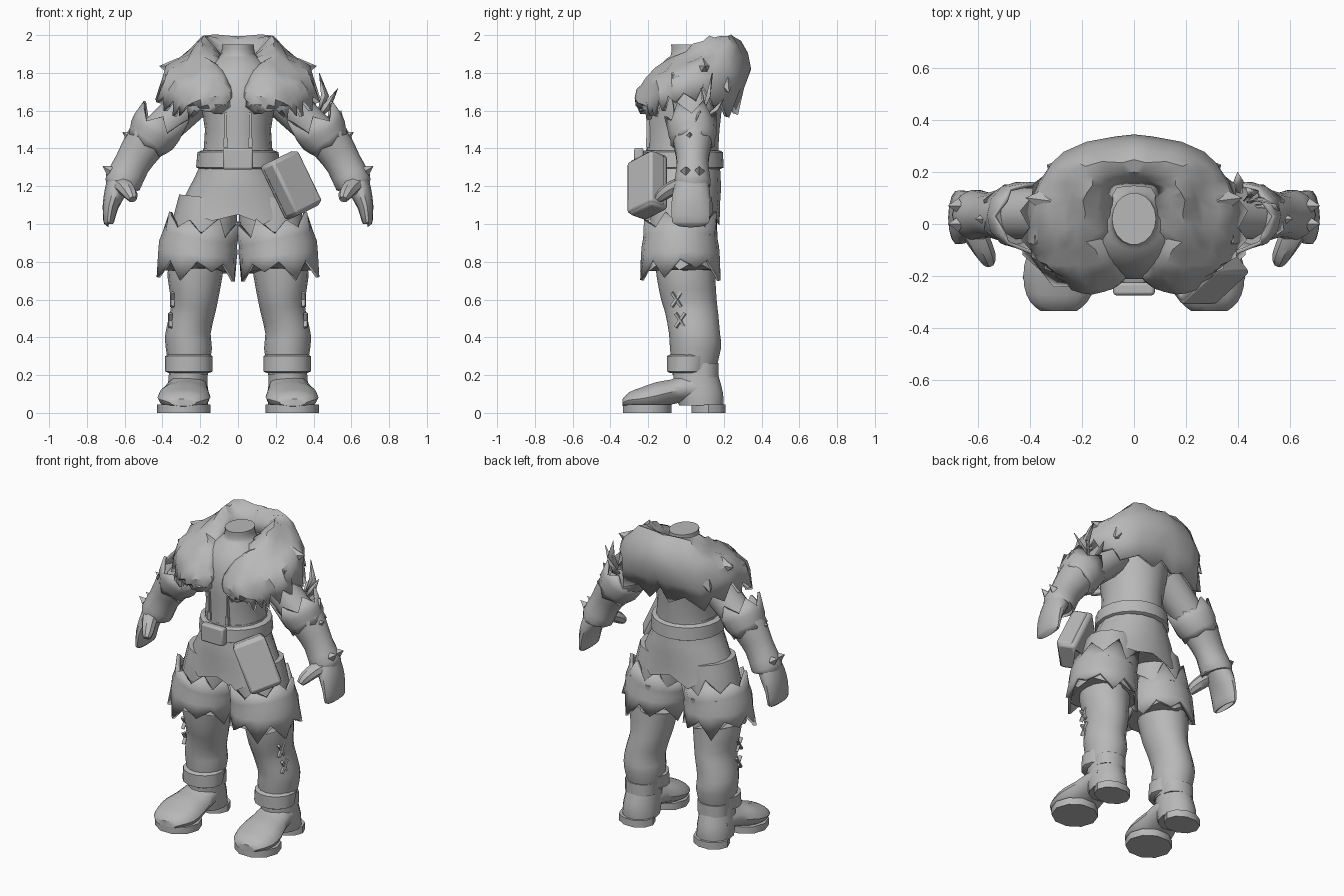
import bpy, bmesh, math, random
from mathutils import Vector, Matrix, Euler

random.seed(4)
if "Cube" in bpy.data.objects:
    bpy.data.objects.remove(bpy.data.objects["Cube"])

grey = bpy.data.materials.new("plain_grey")
grey.use_nodes = True
GREY = (0.48, 0.48, 0.48, 1)
grey.diffuse_color = GREY
grey.node_tree.nodes["Principled BSDF"].inputs["Base Color"].default_value = GREY
X, Y, Z = (Vector(row) for row in Matrix.Identity(3))


def finish(name, bm, mirror=False, thick=0, bevel=0, angle=40):
    """Turn a bmesh into a shaded object with the usual modifiers."""
    bmesh.ops.recalc_face_normals(bm, faces=bm.faces)
    mesh = bpy.data.meshes.new(name)
    bm.to_mesh(mesh)
    bm.free()
    mesh.materials.append(grey)
    ob = bpy.data.objects.new(name, mesh)
    bpy.context.collection.objects.link(ob)
    for other in bpy.context.selected_objects:
        other.select_set(False)
    ob.select_set(True)
    bpy.context.view_layer.objects.active = ob
    bpy.ops.object.shade_smooth_by_angle(angle=math.radians(angle))
    if bevel:
        mod = ob.modifiers.new("bevel", "BEVEL")
        mod.width, mod.segments = bevel, 2
    if mirror:
        ob.modifiers.new("mirror", "MIRROR")
    if thick:
        mod = ob.modifiers.new("thickness", "SOLIDIFY")
        mod.thickness, mod.offset = thick, 0
    return ob


def spline(points, k):
    """Smooth curve through points of any dimension, k steps per span."""
    out = []
    last = len(points) - 1
    for i in range(last):
        a, b, c, d = (points[min(max(j, 0), last)] for j in range(i - 1, i + 3))
        for s in range(k):
            t = s / k
            out.append([q + t / 2 * (r - p + t * (2 * p - 5 * q + 4 * r - w
                        + t * (3 * (q - r) + w - p))) for p, q, r, w in zip(a, b, c, d)])
    return out + [list(points[-1])]


def skin(bm, rows, closed):
    """Bridge rows of positions with quads; returns the vertex rows."""
    grid = [[bm.verts.new(p) for p in row] for row in rows]
    n = len(grid[0])
    for low, high in zip(grid, grid[1:]):
        for i in range(n if closed else n - 1):
            j = (i + 1) % n
            bm.faces.new((low[i], low[j], high[j], high[i]))
    return grid


def tube(name, path, n=14, ref=Y, k=2, caps=True, jag=(0, 0), along=None, **opts):
    """Loft ellipses along a path of (x, y, z, width, depth)."""
    path = spline(path, k)
    centres = [Vector(p[:3]) for p in path]
    rows = []
    for i, p in enumerate(path):
        d = along or (centres[min(i + 1, len(path) - 1)] - centres[max(i - 1, 0)]).normalized()
        v = (ref - d * ref.dot(d)).normalized()
        u = v.cross(d)
        tooth = {0: -jag[0], len(path) - 1: jag[1]}.get(i, 0)
        row = []
        for s in range(n):
            a = math.tau * s / n
            slide = tooth * (s % 2) * random.uniform(0.5, 1.2)
            flare = 1 + 0.1 * (tooth != 0) * (s % 2)
            row.append(centres[i] + (u * p[3] * math.cos(a) + v * p[4] * math.sin(a)) * flare + d * slide)
        rows.append(row)
    bm = bmesh.new()
    grid = skin(bm, rows, True)
    if caps:
        bm.faces.new(grid[0])
        bm.faces.new(grid[-1])
    return finish(name, bm, **opts)


def box(name, centre, size, turn=(0, 0, 0), **opts):
    """Box that is turned about z first, then leaned."""
    bm = bmesh.new()
    place = Matrix.LocRotScale(Vector(centre), Euler(turn, "ZYX"), Vector(size))
    bmesh.ops.create_cube(bm, size=1, matrix=place)
    return finish(name, bm, **opts)


def spike(name, base, way, radius, length, sides=4, **opts):
    way = Vector(way).normalized()
    bm = bmesh.new()
    place = Matrix.Translation(Vector(base) + way * length / 2) @ way.to_track_quat("Z", "Y").to_matrix().to_4x4()
    bmesh.ops.create_cone(bm, cap_ends=True, segments=sides, radius1=radius, radius2=0, depth=length, matrix=place)
    return finish(name, bm, **opts)


# Torso with neck stump
tube("torso", [(0, -.02, 1.32, .19, .19), (0, -.015, 1.5, .175, .195), (0, -.01, 1.65, .2, .205),
               (0, .01, 1.78, .2, .18), (0, .02, 1.87, .12, .12), (0, .02, 1.9, .09, .1),
               (0, .02, 1.95, .085, .1)], n=18)
for side in (-1, 1):
    box("vest_trim", (side * .065, -.2, 1.51), (.012, .02, .16))
    box("vest_clasp", (side * .065, -.202, 1.43), (.025, .02, .05))

# Tunic skirt, belt and buckle
tube("tunic", [(0, -.02, 1.4, .185, .19), (0, -.02, 1.3, .205, .2), (0, -.02, 1.18, .265, .205),
               (0, -.02, 1.05, .325, .195)], n=16, jag=(0, .05))
tube("belt", [(0, -.02, 1.29, .2, .2), (0, -.02, 1.3, .222, .22), (0, -.02, 1.38, .215, .215),
              (0, -.02, 1.39, .19, .2)], n=20, k=1)
box("buckle", (0, -.25, 1.345), (.16, .05, .115), bevel=.012)

# Hip pouch with flap
tilt = (0, -.45, .7)
box("pouch", (.278, -.2, 1.205), (.19, .12, .32), tilt, bevel=.02)
box("pouch_flap", (.288, -.212, 1.21), (.2, .1, .3), tilt, bevel=.015)

# Trousers with ragged fur, legs, cuffs
tube("thigh", [(.16, -.02, 1.14, .152, .16), (.178, -.02, .98, .174, .175), (.2, -.02, .85, .17, .17)], mirror=True)
tube("trouser_fur", [(.195, -.03, .95, .18, .18), (.21, -.03, .88, .2, .195), (.217, -.03, .8, .195, .2)],
     n=16, caps=False, jag=(.09, .09), thick=.02, mirror=True)
tube("under_fur", [(.2, -.02, .93, .17, .175), (.21, -.03, .8, .175, .185)],
     n=14, jag=(.02, .06), mirror=True)
tube("lower_leg", [(.215, -.01, .85, .15, .16), (.228, 0, .72, .145, .155), (.23, .015, .6, .125, .147),
                   (.24, .03, .53, .12, .14), (.265, .045, .42, .12, .135), (.26, .05, .34, .122, .135),
                   (.26, .04, .2, .1, .11)], n=16, along=-Z, mirror=True)
tube("ankle_cuff", [(.26, .005, .21, .105, .09), (.26, .005, .22, .126, .108),
                    (.26, .02, .3, .126, .125), (.26, .025, .31, .11, .11)], k=1, along=Z, mirror=True)
tube("heel_guard", [(.262, .09, .19, .1, .085), (.262, .09, .265, .1, .085)], k=1, mirror=True)

# Boots: heel cup and shaft, toe swept forward, split soles
tube("boot_shaft", [(.262, .04, .28, .1, .11), (.265, .055, .18, .103, .125), (.268, .07, .1, .11, .13),
                    (.268, .08, .04, .11, .12)], along=-Z, mirror=True)
tube("boot_toe", [(.27, .1, .13, .1, .08), (.27, 0, .13, .11, .075),
                  (.277, -.08, .11, .122, .068), (.285, -.16, .09, .138, .074), (.287, -.24, .075, .136, .06),
                  (.29, -.3, .068, .11, .043), (.29, -.335, .055, .07, .02)], ref=Z, along=-Y, mirror=True)
for name, x, y, w, d in (("front_sole", .287, -.205, .142, .135), ("heel_sole", .27, .12, .115, .095)):
    tube(name, [(x, y, 0, w, d), (x, y, .045, w, d)], n=10, k=1, mirror=True)

# Crossed stitches on the shins
for x, y, z in ((.348, -.05, .6), (.358, -.03, .49)):
    for lean in (-.6, .6):
        box("shin_stitch", (x, y, z), (.02, .014, .09), (lean, 0, -.4), mirror=True)

# Arms, gauntlets and mittens
tube("upper_arm", [(.2, .04, 1.7, .11, .12), (.32, .04, 1.58, .1, .105), (.45, .04, 1.46, .095, .1)], mirror=True)
tube("elbow_fur", [(.485, .035, 1.43, .1, .1), (.455, .035, 1.47, .125, .12), (.425, .03, 1.52, .13, .12)],
     n=12, caps=False, jag=(.02, .1), thick=.015, mirror=True)
tube("gauntlet", [(.455, .035, 1.48, .115, .115), (.505, .035, 1.41, .108, .1), (.56, .035, 1.32, .095, .085),
                  (.61, .035, 1.22, .098, .098), (.617, .035, 1.2, .08, .09)], mirror=True)
tube("mitten", [(.615, .035, 1.25, .07, .08), (.65, .03, 1.17, .058, .1), (.675, .025, 1.09, .042, .105),
                (.685, .025, 1.01, .028, .1), (.685, .025, 1, .018, .08)], mirror=True)
tube("thumb", [(.635, .01, 1.22, .045, .055), (.595, -.07, 1.19, .04, .045), (.567, -.125, 1.155, .034, .036),
               (.557, -.15, 1.13, .022, .022)], n=8, ref=X, mirror=True)
for x, y, z in ((.57, .02, 1.46), (.675, 0, 1.28), (.675, .07, 1.28)):
    spike("gauntlet_stud", (x, y, z), (.8, 0, .5), .03, .05, mirror=True)

# Fur mantle: stations from the nape round to the chest, each inner edge to hem
stations = [
    [(0, .16, 1.87), (0, .21, 1.97), (0, .28, 1.96), (0, .33, 1.82), (0, .25, 1.66)],
    [(.09, .13, 1.88), (.15, .19, 1.98), (.21, .24, 1.94), (.27, .26, 1.8), (.26, .21, 1.63)],
    [(.1, .04, 1.88), (.19, .09, 1.96), (.255, .11, 1.89), (.36, .11, 1.83), (.39, .09, 1.72)],
    [(.085, -.06, 1.83), (.18, -.05, 1.88), (.25, -.06, 1.84), (.36, -.06, 1.79), (.39, -.06, 1.69)],
    [(.05, -.16, 1.75), (.12, -.18, 1.78), (.2, -.19, 1.76), (.29, -.17, 1.73), (.34, -.14, 1.65)],
    [(.045, -.2, 1.66), (.09, -.24, 1.67), (.16, -.25, 1.67), (.23, -.23, 1.65), (.28, -.18, 1.63)],
    [(.09, -.19, 1.6), (.12, -.22, 1.6), (.15, -.23, 1.6), (.19, -.22, 1.6), (.22, -.18, 1.61)]]
columns = [spline(c, 3) for c in zip(*stations)]
rows = []
for i, station in enumerate(zip(*columns)):
    row = [Vector(p) for p in spline(station, 2)]
    for p in row if i else []:
        p += Vector(random.uniform(-.012, .012) for _ in range(3))
    out = Vector((row[-1].x, row[-1].y, 0)).normalized()
    row[-1] += (out * .02 - Z * .06) * (i % 2)
    rows.append(row)
bm = bmesh.new()
skin(bm, rows, False)
finish("fur_mantle", bm, mirror=True, thick=.03, angle=35)

# Broad tufts lying along the mantle
for base, way in (((.33, .09, 1.82), (.8, .1, .15)), ((.34, -.05, 1.76), (.5, -.2, -.8)),
                  ((.28, .2, 1.76), (.6, .3, -.7))):
    spike("mantle_tuft", base, way, .06, .09, 5, mirror=True, angle=60)

# Feathers on the left arm
for tip, bend in (((.43, .14, 1.8), (.46, .12, 1.68)), ((.53, .08, 1.72), (.47, .1, 1.62)),
                  ((.57, .03, 1.5), (.54, .07, 1.58)), ((.4, .2, 1.66), (.4, .16, 1.61))):
    root, bend, tip = Vector((.41, .07, 1.54)), Vector(bend), Vector(tip)
    wide = (tip - root).cross(Vector((.4, -1, .2))).normalized() * .022
    bm = bmesh.new()
    a, b, c, d, e = (bm.verts.new(p) for p in (root, bend + wide, tip, bend - wide, bend - Y * .01))
    for face in ((a, b, e), (b, c, e), (c, d, e), (d, a, e)):
        bm.faces.new(face)
    finish("feather", bm, thick=.006)
